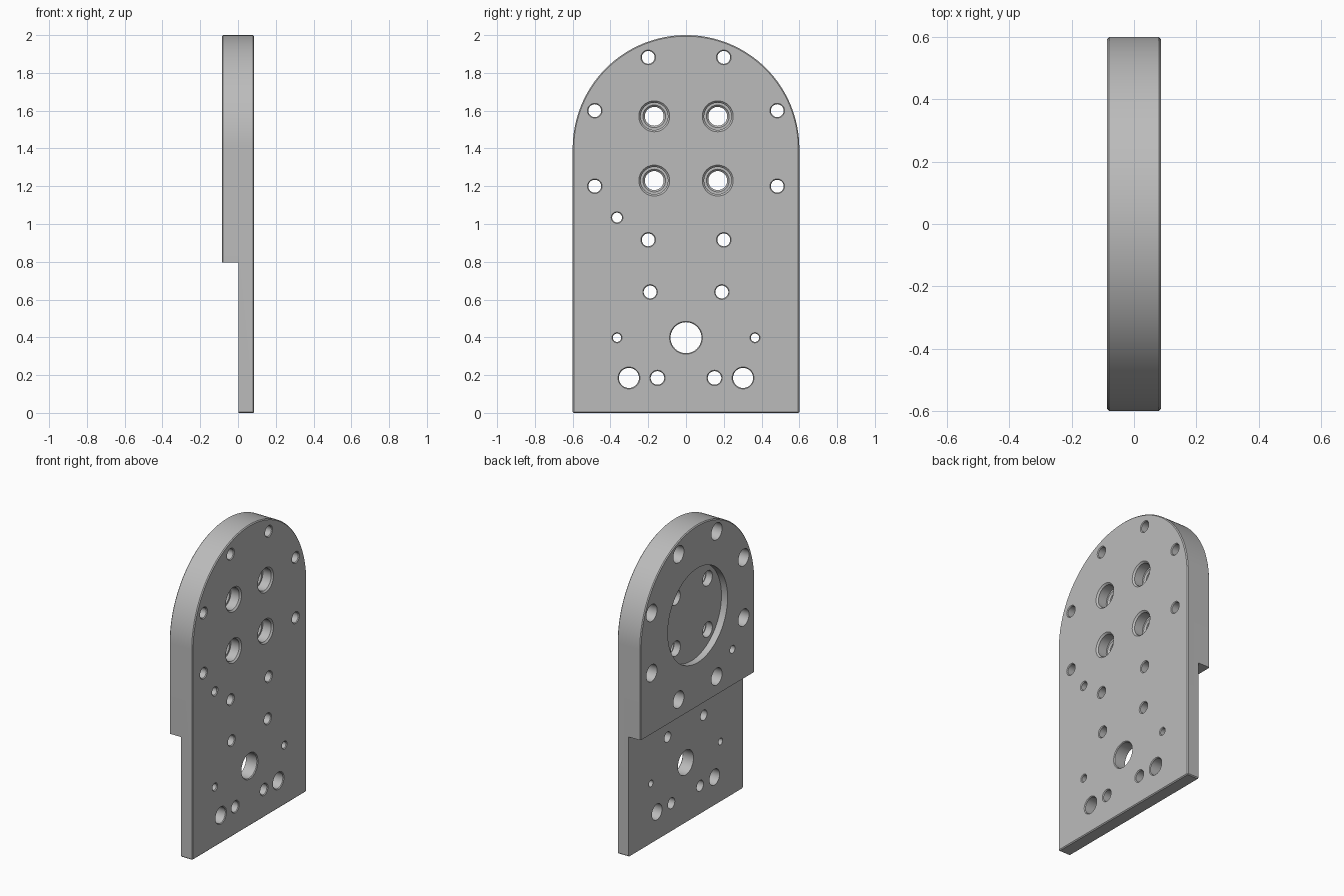
import bpy, bmesh, math

if "Cube" in bpy.data.objects:
    bpy.data.objects.remove(bpy.data.objects["Cube"])

T = 0.086        # half thickness
STEP_X = 0.002   # back face of the thin lower part
STEP_Z = 0.797
ARC_Z, ARC_R = 1.4, 0.6

grey = bpy.data.materials.new("grey_metal")
grey.diffuse_color = (0.5, 0.5, 0.5, 1)
grey.use_nodes = True
grey.node_tree.nodes["Principled BSDF"].inputs["Base Color"].default_value = grey.diffuse_color


def make_object(name, bm):
    bmesh.ops.recalc_face_normals(bm, faces=bm.faces)
    mesh = bpy.data.meshes.new(name)
    bm.to_mesh(mesh)
    bm.free()
    mesh.materials.append(grey)
    obj = bpy.data.objects.new(name, mesh)
    bpy.context.collection.objects.link(obj)
    return obj


def add_turned(bm, y, z, profile, n=40):
    """Closed solid turned round an x axis; profile is (x, radius) points."""
    rings = [[bm.verts.new((x, y + r * math.cos(2 * math.pi * i / n),
                            z + r * math.sin(2 * math.pi * i / n)))
              for i in range(n)] for x, r in profile]
    for a, b in zip(rings, rings[1:]):
        for i in range(n):
            j = (i + 1) % n
            bm.faces.new((a[i], a[j], b[j], b[i]))
    bm.faces.new(rings[0])
    bm.faces.new(rings[-1])


def cut(target, name, bm):
    cutter = make_object(name, bm)
    cutter.hide_render = True
    mod = target.modifiers.new(name, 'BOOLEAN')
    mod.operation, mod.solver, mod.object = 'DIFFERENCE', 'EXACT', cutter
    bpy.context.view_layer.objects.active = target
    bpy.ops.object.modifier_apply(modifier=mod.name)
    bpy.data.objects.remove(cutter)


# Arched plate with slightly chamfered edges
bm = bmesh.new()
outline = [(-ARC_R, 0), (ARC_R, 0)]
outline += [(ARC_R * math.cos(math.pi * i / 64), ARC_Z + ARC_R * math.sin(math.pi * i / 64))
            for i in range(65)]
face = bm.faces.new([bm.verts.new((-T, y, z)) for y, z in outline])
ext = bmesh.ops.extrude_face_region(bm, geom=[face])
for v in ext["geom"]:
    if isinstance(v, bmesh.types.BMVert):
        v.co.x = T
bmesh.ops.recalc_face_normals(bm, faces=bm.faces)
rim = [e for e in bm.edges if e.calc_face_angle() > math.radians(60)]
bmesh.ops.bevel(bm, geom=rim, offset=0.006, segments=1, affect='EDGES')
plate = make_object("mounting_plate", bm)

# Step that thins the lower part
bm = bmesh.new()
bmesh.ops.create_cube(bm, size=1)
for v in bm.verts:
    v.co.x = STEP_X if v.co.x > 0 else -0.5
    v.co.y *= 2
    v.co.z = STEP_Z if v.co.z > 0 else -0.5
cut(plate, "step_cutter", bm)

# Round pocket in the back of the thick part
bm = bmesh.new()
add_turned(bm, 0, ARC_Z, [(-0.2, 0.314), (-T + 0.045, 0.314)], 96)
cut(plate, "pocket_cutter", bm)

# All holes
bm = bmesh.new()
C = 0.005


def add_hole(y, z, r, back=None):
    front = [(T - C, r), (T, r + C), (0.2, r + C)]
    start = [(-0.2, r)] if back is None else [(-0.2, back), (-0.015, back), (-0.015, r)]
    add_turned(bm, y, z, start + front)


for s in (-1, 1):
    # ring of screw holes, counterbored from the back
    for y, z in ((0.2, 1.882), (0.483, 1.6), (0.483, 1.2), (0.2, 0.916)):
        add_hole(s * y, z, 0.034, 0.056)
    # holes in the lower part
    for y, z, r in ((0.19, 0.64, 0.034), (0.365, 0.398, 0.022),
                    (0.302, 0.185, 0.053), (0.151, 0.185, 0.036)):
        add_hole(s * y, z, r)
    # four large holes, counterbored from the front
    for z in (1.57, 1.23):
        add_turned(bm, s * 0.168, z, [(-0.2, 0.05), (0.005, 0.05), (0.015, 0.06), (0.015, 0.072),
                                      (T - 0.01, 0.072), (T, 0.082), (0.2, 0.082)])
add_hole(0, 0.398, 0.082)
add_hole(-0.365, 1.034, 0.026)
cut(plate, "hole_cutter", bm)

# Smooth the curved walls, keep edges sharp
plate.select_set(True)
bpy.context.view_layer.objects.active = plate
bpy.ops.object.shade_smooth_by_angle(angle=math.radians(30))
